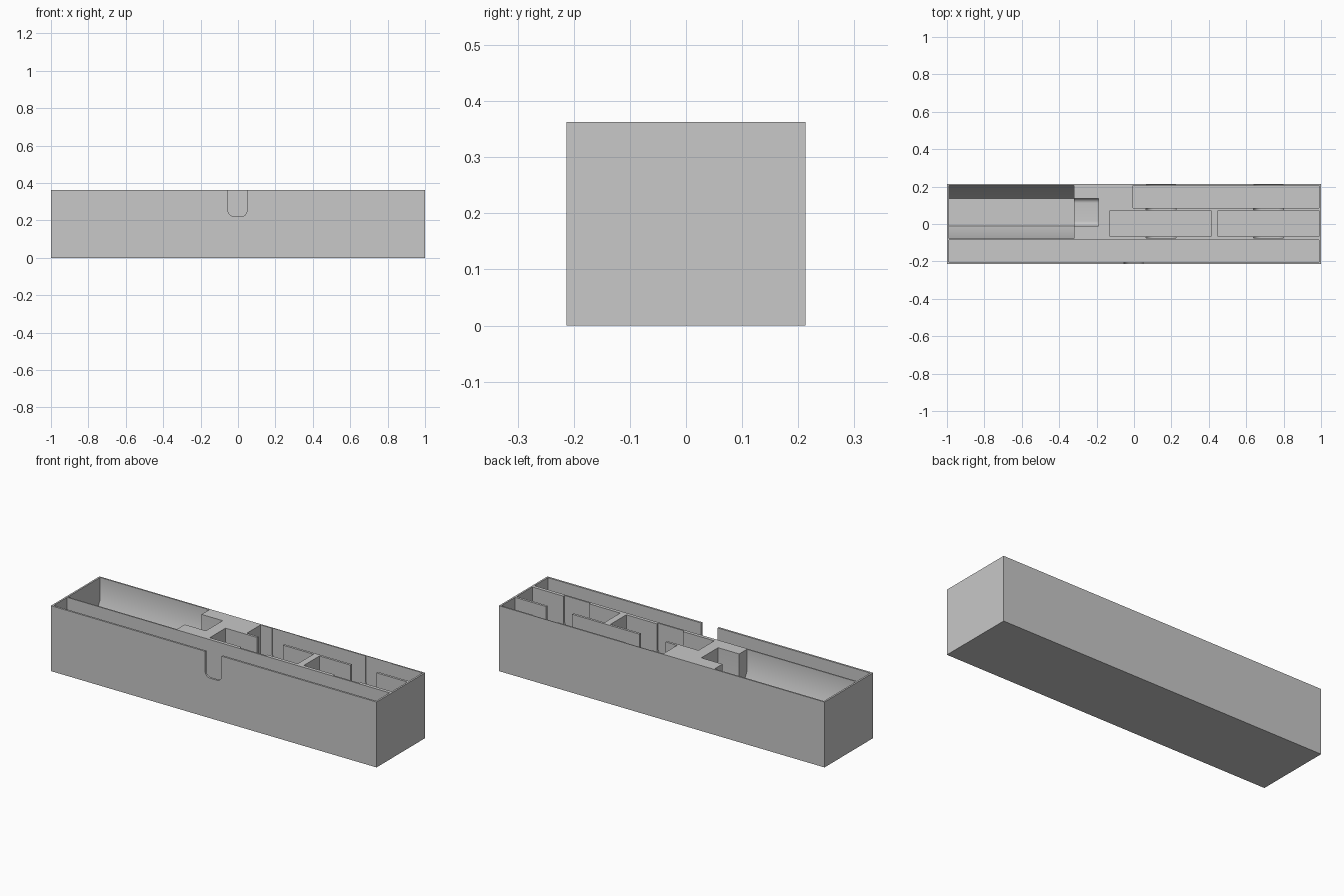
import bpy
import bmesh
from math import sin, cos, pi
from mathutils import Vector

cube = bpy.data.objects.get("Cube")
if cube:
    bpy.data.objects.remove(cube, do_unlink=True)

HALF_X, HALF_Y, TOP = 1.0, 0.213, 0.363
FLOOR, ABOVE = 0.012, 0.45

grey = bpy.data.materials.new("light grey plastic")
grey.use_nodes = True
colour = (0.58, 0.58, 0.58, 1)
grey.diffuse_color = colour
grey.node_tree.nodes["Principled BSDF"].inputs["Base Color"].default_value = colour


def prism(name, profile, axis, start, end):
    """Extrude a (side, height) profile along the x or y axis."""
    bm = bmesh.new()

    def place(s, z, d):
        return bm.verts.new((d, s, z) if axis == "x" else (s, d, z))

    face = bm.faces.new([place(s, z, start) for s, z in profile])
    shift = Vector((end - start, 0, 0)) if axis == "x" else Vector((0, end - start, 0))
    grown = bmesh.ops.extrude_face_region(bm, geom=[face], use_keep_orig=True)
    moved = [g for g in grown["geom"] if isinstance(g, bmesh.types.BMVert)]
    bmesh.ops.translate(bm, verts=moved, vec=shift)
    bmesh.ops.recalc_face_normals(bm, faces=bm.faces)
    mesh = bpy.data.meshes.new(name)
    bm.to_mesh(mesh)
    bm.free()
    mesh.materials.append(grey)
    obj = bpy.data.objects.new(name, mesh)
    bpy.context.collection.objects.link(obj)
    return obj


def rectangle(a, b, low, high):
    return [(a, low), (b, low), (b, high), (a, high)]


def round_slot(a, b, low, radius, steps=8):
    """Open-topped slot with rounded bottom corners."""
    points = [(a, ABOVE)]
    for centre, begin in ((a + radius, pi), (b - radius, 1.5 * pi)):
        for i in range(steps + 1):
            t = begin + i * pi / 2 / steps
            points.append((centre + radius * cos(t), low + radius + radius * sin(t)))
    return points + [(b, ABOVE)]


# Solid tray block
tray = prism("storage_tray", rectangle(-HALF_Y, HALF_Y, 0, TOP), "x", -HALF_X, HALF_X)

cutters = []

# Straight-sided pockets: name, x range, y range
pockets = [
    ("front_pocket", -0.99, 0.99, -0.202, -0.085),
    ("back_pocket", -0.005, 0.99, 0.085, 0.205),
    ("middle_pocket", -0.127, 0.413, -0.066, 0.072),
    ("end_pocket", 0.45, 0.99, -0.066, 0.072),
]
for name, x0, x1, y0, y1 in pockets:
    cutters.append(prism(name, rectangle(y0, y1, FLOOR, ABOVE), "x", x0, x1))

# Trough with sloping lower sides
trough = [(-0.078, ABOVE), (-0.078, 0.24), (-0.01, 0.12),
          (0.137, 0.12), (0.205, 0.24), (0.205, ABOVE)]
cutters.append(prism("trough", trough, "x", -0.99, -0.32))
cutters.append(prism("trough_finger_slot", round_slot(-0.01, 0.137, 0.22, 0.025),
                     "x", -0.5, -0.19))

# Finger slots across the dividers and through the front wall
for x in (0.145, 0.72):
    cutters.append(prism("divider_finger_slot", round_slot(x - 0.08, x + 0.08, 0.185, 0.04),
                         "y", -0.076, 0.209))
cutters.append(prism("front_finger_slot", round_slot(-0.053, 0.048, 0.222, 0.03),
                     "y", -0.3, -0.15))

# Cut everything out of the block, then discard the cutters
for cutter in cutters:
    cutter.hide_render = True
    cut = tray.modifiers.new(cutter.name, "BOOLEAN")
    cut.operation = "DIFFERENCE"
    cut.solver = "EXACT"
    cut.object = cutter
bpy.context.view_layer.update()
result = bpy.data.meshes.new_from_object(
    tray.evaluated_get(bpy.context.evaluated_depsgraph_get()))
tray.modifiers.clear()
tray.data = result
for cutter in cutters:
    bpy.data.objects.remove(cutter, do_unlink=True)

# Smooth the rounded slots while keeping edges crisp
bpy.ops.object.select_all(action="DESELECT")
bpy.context.view_layer.objects.active = tray
tray.select_set(True)
bpy.ops.object.shade_smooth_by_angle(angle=pi / 6)
